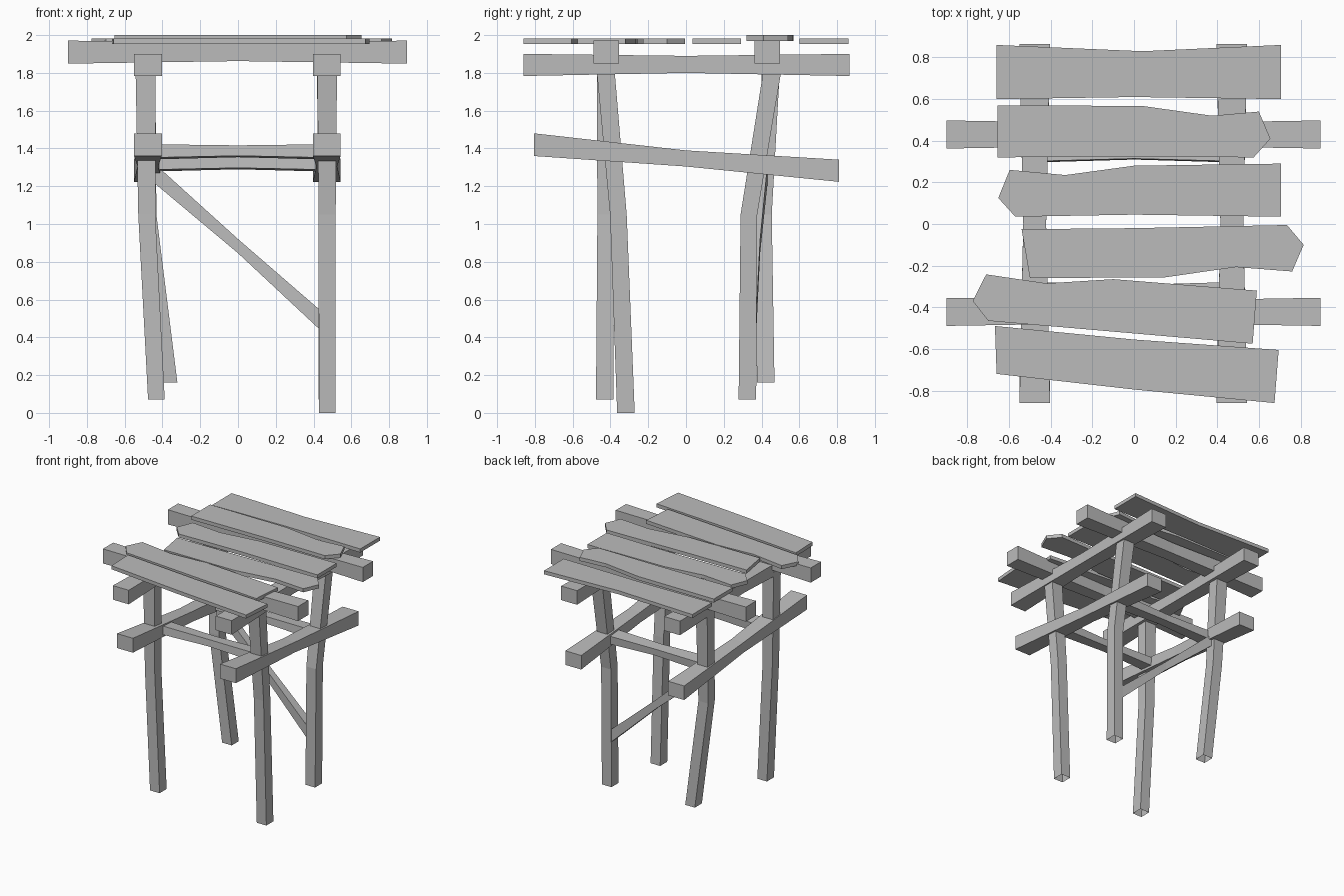
import bpy
import bmesh
from mathutils import Vector

if "Cube" in bpy.data.objects:
    bpy.data.objects.remove(bpy.data.objects["Cube"], do_unlink=True)

wood = bpy.data.materials.new("grey_wood")
wood.use_nodes = True
GREY = (0.5, 0.5, 0.5, 1)
wood.diffuse_color = GREY
wood.node_tree.nodes["Principled BSDF"].inputs["Base Color"].default_value = GREY


def finish(name, bm):
    bmesh.ops.recalc_face_normals(bm, faces=bm.faces)
    mesh = bpy.data.meshes.new(name)
    bm.to_mesh(mesh)
    bm.free()
    mesh.materials.append(wood)
    obj = bpy.data.objects.new(name, mesh)
    bpy.context.collection.objects.link(obj)
    return obj


def timber(name, axis, stations, open_start=False, tilt=0.0):
    """Square timber: stations are (centre, size_u, size_v), cut across one axis."""
    u = Vector((0, 1, 0)) if axis == "x" else Vector((1, 0, 0))
    v = Vector((0, 1, 0)) if axis == "z" else Vector((0, 0, 1))
    u, v = u + v * tilt, v - u * tilt
    bm = bmesh.new()
    rings = []
    for centre, a, b in stations:
        corners = ((-1, -1), (1, -1), (1, 1), (-1, 1))
        rings.append([bm.verts.new(Vector(centre) + u * a * i / 2 + v * b * j / 2)
                      for i, j in corners])
    for r, s in zip(rings, rings[1:]):
        for k in range(4):
            n = (k + 1) % 4
            bm.faces.new((r[k], r[n], s[n], s[k]))
    bm.faces.new(rings[-1])
    if not open_start:
        bm.faces.new(rings[0])
    return finish(name, bm)


def plank(name, outline, bottom=1.953, thick=0.03):
    """Flat board pulled up from its outline."""
    bm = bmesh.new()
    face = bm.faces.new([bm.verts.new((x, y, bottom)) for x, y in outline])
    up = bmesh.ops.extrude_face_region(bm, geom=[face], use_keep_orig=True)
    verts = [g for g in up["geom"] if isinstance(g, bmesh.types.BMVert)]
    bmesh.ops.translate(bm, verts=verts, vec=(0, 0, thick))
    return finish(name, bm)


# Crooked legs, open underneath: foot, bend, top
def leg(name, foot, bend, top):
    timber(name, "z", [(foot, 0.088, 0.093), (bend, 0.09, 0.088), (top, 0.105, 0.095)],
           open_start=True)


leg("front_left_leg", (0.472, -0.318, 0), (0.472, -0.358, 1.05), (0.472, -0.427, 1.83))
leg("front_right_leg", (-0.432, -0.43, 0.07), (-0.483, -0.425, 1.05), (-0.49, -0.425, 1.83))
leg("back_left_leg", (0.47, 0.325, 0.07), (0.472, 0.333, 1.05), (0.47, 0.46, 1.83))
leg("back_right_leg", (-0.365, 0.422, 0.16), (-0.477, 0.41, 1.05), (-0.49, 0.45, 1.83))

# Side timbers running front to back, slightly pinched in the middle
for side, x in (("left", 0.47), ("right", -0.477)):
    timber("upper_side_beam_" + side, "y",
           [((x, -0.86, 1.842), 0.147, 0.117), ((x, 0, 1.845), 0.11, 0.09),
            ((x, 0.865, 1.842), 0.147, 0.117)])
    timber("lower_side_beam_" + side, "y",
           [((x, -0.805, 1.42), 0.147, 0.12), ((x, 0, 1.347), 0.11, 0.085),
            ((x, 0.81, 1.282), 0.147, 0.117)])

# Timbers running across under the deck
for end, y in (("front", -0.422), ("back", 0.43)):
    timber("top_cross_beam_" + end, "x",
           [((-0.9, y, 1.91), 0.135, 0.122), ((0, y, 1.91), 0.105, 0.095),
            ((0.895, y, 1.91), 0.135, 0.122)])

# Thin rails between the lower side timbers
for end, y, z in (("front", -0.34, 1.382), ("back", 0.357, 1.318)):
    timber("rail_" + end, "x",
           [((-0.44, y, z), 0.115, 0.07), ((0, y, z + 0.003), 0.09, 0.055),
            ((0.44, y, z), 0.115, 0.07)], tilt=-0.085)

# Diagonal brace between the back legs
timber("diagonal_brace", "x",
       [((-0.45, 0.395, 1.275), 0.075, 0.105), ((0, 0.365, 0.883), 0.055, 0.075),
        ((0.44, 0.335, 0.487), 0.075, 0.105)])

# Rough deck planks, back to front
plank("plank_back", [(-0.66, 0.86), (0.04, 0.83), (0.705, 0.86), (0.705, 0.6),
                     (0, 0.61), (-0.66, 0.6)])
plank("plank_raised", [(-0.655, 0.57), (0.04, 0.567), (0.375, 0.52), (0.6, 0.54),
                       (0.655, 0.41), (0.575, 0.32), (0, 0.325), (-0.655, 0.32)], 1.97)
plank("plank_middle_back", [(-0.597, 0.26), (-0.33, 0.235), (0, 0.28), (0.705, 0.29),
                            (0.705, 0.035), (0, 0.045), (-0.57, 0.035), (-0.652, 0.125)])
plank("plank_middle_front", [(-0.54, -0.025), (0, -0.02), (0.735, -0.005), (0.815, -0.1),
                             (0.76, -0.228), (0.49, -0.207), (0.15, -0.256), (-0.5, -0.26)])
plank("plank_pointed", [(-0.71, -0.242), (-0.42, -0.285), (-0.1, -0.265), (0.59, -0.32),
                        (0.57, -0.575), (-0.7, -0.465), (-0.775, -0.37)])
plank("plank_front", [(-0.668, -0.49), (0, -0.555), (0.695, -0.605), (0.675, -0.86),
                      (0, -0.795), (-0.66, -0.72)])
